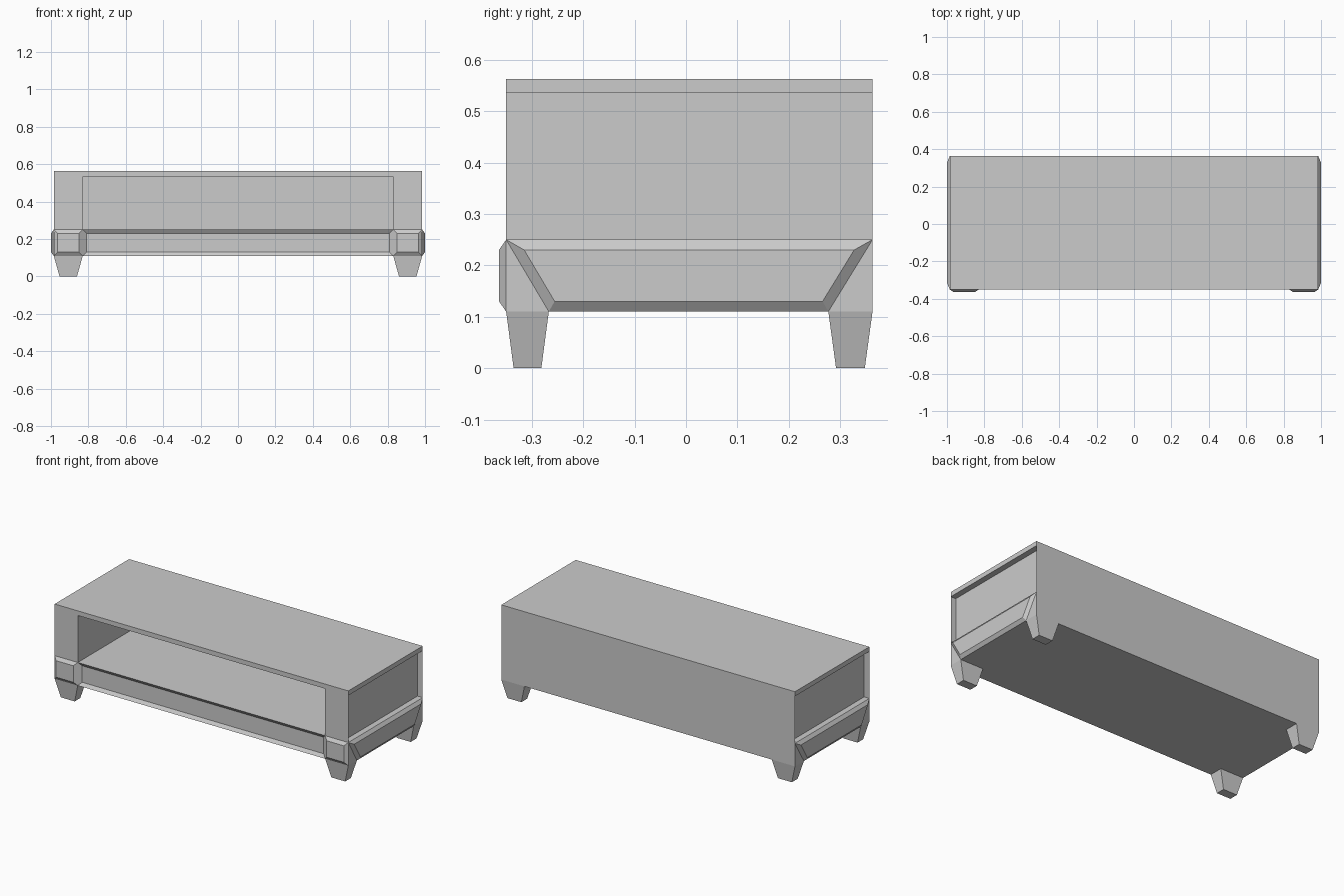
import bpy, bmesh
from mathutils import Vector

if "Cube" in bpy.data.objects:
    bpy.data.objects.remove(bpy.data.objects["Cube"])

F, B = -0.35, 0.363             # front and back
W, IN, REC = 0.985, 0.83, 0.95  # outer side, opening, recessed side panel
Z0, Z1, Z2, Z3 = 0.11, 0.25, 0.535, 0.563


def finish(name, bm):
    me = bpy.data.meshes.new(name)
    bm.to_mesh(me)
    bm.free()
    ob = bpy.data.objects.new(name, me)
    bpy.context.collection.objects.link(ob)
    return ob


def sweep(name, profile):
    """Sheet with an x-z profile running from front to back."""
    bm = bmesh.new()
    a = [bm.verts.new((x, F, z)) for x, z in profile]
    b = [bm.verts.new((x, B, z)) for x, z in profile]
    for i in range(len(profile) - 1):
        bm.faces.new((a[i], a[i + 1], b[i + 1], b[i]))
    bmesh.ops.reverse_faces(bm, faces=bm.faces[:])
    return finish(name, bm)


def panel(name, outline, y):
    """Flat upright sheet."""
    bm = bmesh.new()
    bm.faces.new([bm.verts.new((x, y, z)) for x, z in outline])
    return finish(name, bm)


def mirrored(half):
    return half + [(-x, z) for x, z in reversed(half)]


# Base slab, divided into a centre and two ends
bm = bmesh.new()
bmesh.ops.create_cube(bm, size=1)
for v in bm.verts:
    v.co = (W if v.co.x > 0 else -W, B if v.co.y > 0 else F, Z1 if v.co.z > 0 else Z0)


def pick(normal, test=lambda c: True):
    bm.normal_update()
    n = Vector(normal)
    return [f for f in bm.faces if f.normal.dot(n) > 0.99 and test(f.calc_center_median())]


def cut(faces, co, no):
    geom = set(faces)
    for f in faces:
        geom.update(f.edges)
        geom.update(f.verts)
    bmesh.ops.bisect_plane(bm, geom=list(geom), dist=1e-4, plane_co=co, plane_no=no)


def emboss(faces, depth):
    bmesh.ops.inset_individual(bm, faces=faces, thickness=0.02, depth=depth, use_even_offset=True)


for s in (-1, 1):
    cut(bm.faces[:], (s * IN, 0, 0), (1, 0, 0))
legy = (F + 0.083, B - 0.086)

# Raised trapezoid on each end
for s in (-1, 1):
    cut(pick((s, 0, 0)), (s * W, F, Z1), (0, 0.14, 0.083))
    cut(pick((s, 0, 0), lambda c: c.y > -0.2), (s * W, B, Z1), (0, 0.14, -0.086))
    emboss(pick((s, 0, 0), lambda c: abs(c.y) < 0.15), 0.015)

# Raised corner pads and sunken centre rail
emboss(pick((0, -1, 0), lambda c: abs(c.x) > IN), 0.014)
emboss(pick((0, -1, 0), lambda c: abs(c.x) < 0.1), -0.014)

# Tapered legs pulled from the underside corners
for y in legy:
    cut(pick((0, 0, -1), lambda c: abs(c.x) > IN), (0, y, 0), (0, 1, 0))
corners = pick((0, 0, -1), lambda c: abs(c.x) > IN and abs(c.y) > 0.25)
for f in bmesh.ops.extrude_discrete_faces(bm, faces=corners)["faces"]:
    c = f.calc_center_bounds()
    for v in f.verts:
        v.co = (c.x + (v.co.x - c.x) * 0.6, c.y + (v.co.y - c.y) * 0.65, 0)

# Top of the slab stays only as the shelf floor
bmesh.ops.delete(bm, geom=pick((0, 0, 1), lambda c: abs(c.x) > IN and c.z > 0.2), context='FACES')
finish("base_with_legs", bm)

# Outer shell with recessed sides and overhanging top
sweep("outer_shell", mirrored([(W, Z1), (REC, Z1), (REC, Z2), (W, Z2), (W, Z3)])[::-1])

# Lining of the open shelf
sweep("shelf_lining", mirrored([(IN, Z1), (IN, Z2)]))

# Front frame and back panel
panel("front_frame", [(-W, Z1), (-IN, Z1), (-IN, Z2), (IN, Z2), (IN, Z1), (W, Z1), (W, Z3), (-W, Z3)], F)
panel("back_panel", [(W, Z1), (-W, Z1), (-W, Z3), (W, Z3)], B)
